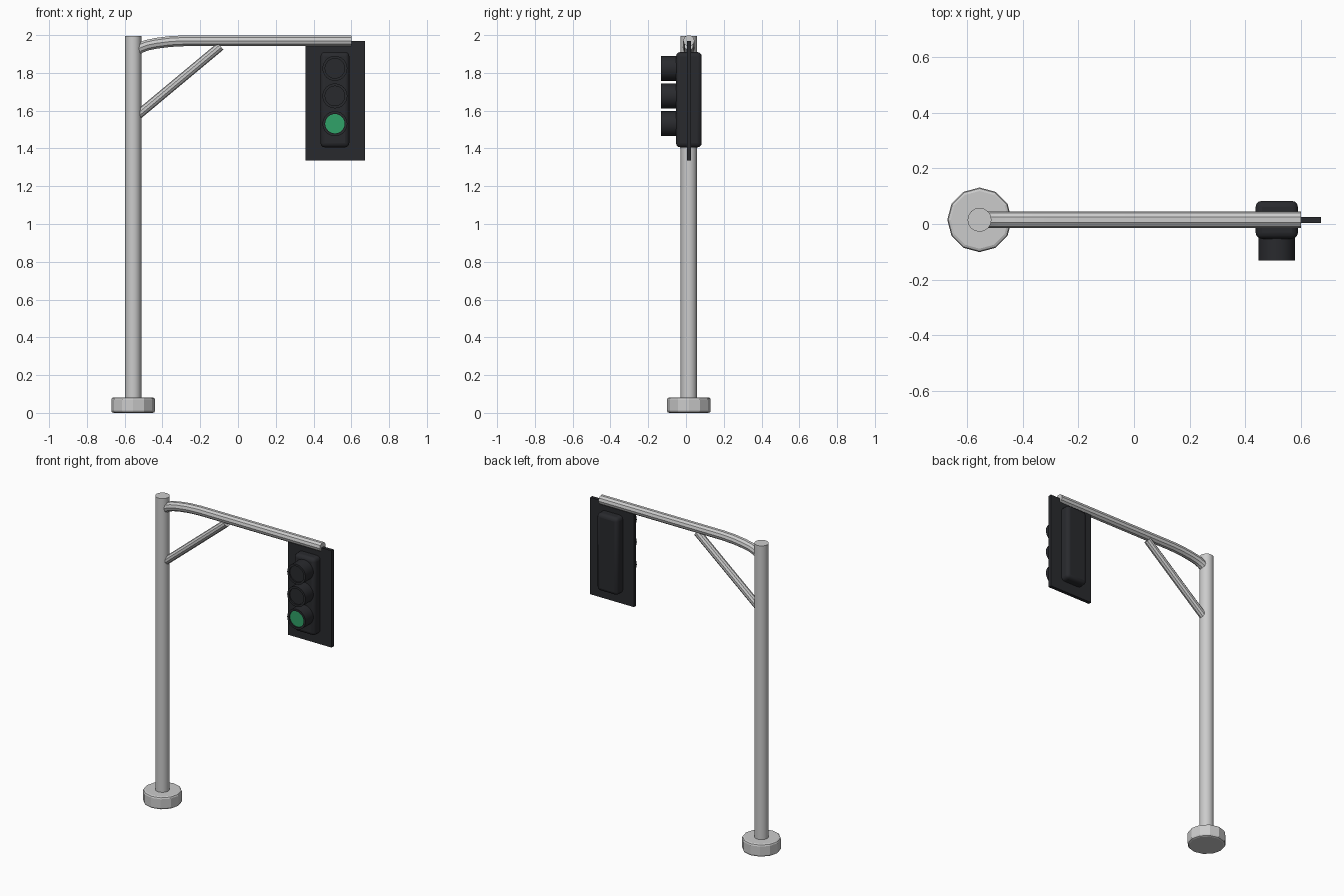
import bpy, math
from mathutils import Vector

if "Cube" in bpy.data.objects:
    bpy.data.objects.remove(bpy.data.objects["Cube"])

YC = 0.015          # shared centre plane of pole, arm and signal
POLE_X = -0.555
LIGHT_X = 0.513


def material(name, rgb):
    m = bpy.data.materials.new(name)
    m.diffuse_color = (*rgb, 1)
    m.use_nodes = True
    m.node_tree.nodes["Principled BSDF"].inputs["Base Color"].default_value = m.diffuse_color
    return m


dark = material("dark_housing", (0.022, 0.023, 0.027))
green = material("green_lens", (0.03, 0.36, 0.14))


def finish(ob, name, mat=None, bevel=0, segments=2, smooth=30):
    ob.name = name
    if mat:
        ob.data.materials.append(mat)
    if bevel:
        b = ob.modifiers.new("bevel", 'BEVEL')
        b.width, b.segments, b.limit_method = bevel, segments, 'ANGLE'
    if smooth:
        bpy.ops.object.select_all(action='DESELECT')
        ob.select_set(True)
        bpy.context.view_layer.objects.active = ob
        bpy.ops.object.shade_smooth_by_angle(angle=math.radians(smooth))
    return ob


def rod(name, a, b, radius, sides, mat=None, **kw):
    a, b = Vector(a), Vector(b)
    d = b - a
    bpy.ops.mesh.primitive_cylinder_add(vertices=sides, radius=radius, depth=d.length,
                                        location=(a + b) / 2,
                                        rotation=d.to_track_quat('Z', 'Y').to_euler())
    return finish(bpy.context.object, name, mat, **kw)


def box(name, lo, hi, mat, **kw):
    lo, hi = Vector(lo), Vector(hi)
    bpy.ops.mesh.primitive_cube_add(size=1, location=(lo + hi) / 2)
    ob = bpy.context.object
    ob.scale = hi - lo
    bpy.ops.object.transform_apply(location=False, rotation=False, scale=True)
    return finish(ob, name, mat, **kw)


# Base and pole
rod("base", (POLE_X, YC, 0), (POLE_X, YC, 0.082), 0.116, 12, bevel=0.012, smooth=0)
rod("pole", (POLE_X, YC, 0.07), (POLE_X, YC, 1.995), 0.043, 16)

# Arm: a tube that bends out of the pole top
curve = bpy.data.curves.new("arm_path", 'CURVE')
curve.dimensions = '3D'
curve.bevel_depth = 0.03
curve.bevel_resolution = 3
curve.use_fill_caps = True
path = [(-0.55, 1.905), (-0.52, 1.932), (-0.48, 1.947), (-0.43, 1.957),
        (-0.36, 1.966), (-0.28, 1.97), (0.6, 1.97)]
spline = curve.splines.new('POLY')
spline.points.add(len(path) - 1)
for p, (x, z) in zip(spline.points, path):
    p.co = (x, YC, z, 1)
tmp = bpy.data.objects.new("arm_path", curve)
bpy.context.collection.objects.link(tmp)
bpy.context.view_layer.update()
mesh = bpy.data.meshes.new_from_object(tmp.evaluated_get(bpy.context.evaluated_depsgraph_get()))
bpy.data.objects.remove(tmp)
arm = bpy.data.objects.new("arm", mesh)
bpy.context.collection.objects.link(arm)
finish(arm, "arm")

# Diagonal brace
rod("brace", (-0.55, YC, 1.56), (-0.093, YC, 1.941), 0.024, 10)

# Back plate and signal housing
box("back_plate", (0.357, YC - 0.011, 1.337), (0.672, YC + 0.011, 1.968), dark, smooth=0)
box("housing", (0.437, -0.053, 1.406), (0.589, 0.083, 1.91), dark, bevel=0.022, segments=3)

# Three round visors, each an open tube with a lens near its mouth
for label, z, mat in (("top", 1.824, dark), ("middle", 1.678, dark), ("bottom", 1.531, green)):
    visor = rod(label + "_visor", (LIGHT_X, -0.045, z), (LIGHT_X, -0.132, z), 0.066, 24, dark,
                smooth=0)
    bore = rod(label + "_bore", (LIGHT_X, -0.118, z), (LIGHT_X, -0.16, z), 0.052, 24, smooth=0)
    bore.hide_render = True
    bore.hide_set(True)
    cut = visor.modifiers.new("mouth", 'BOOLEAN')
    cut.object = bore
    cut.solver = 'EXACT'
    bpy.context.view_layer.objects.active = visor
    bpy.ops.object.modifier_apply(modifier="mouth")
    bpy.data.objects.remove(bore)
    finish(visor, label + "_visor")
    rod(label + "_lens", (LIGHT_X, -0.11, z), (LIGHT_X, -0.124, z), 0.0515, 24, mat)
